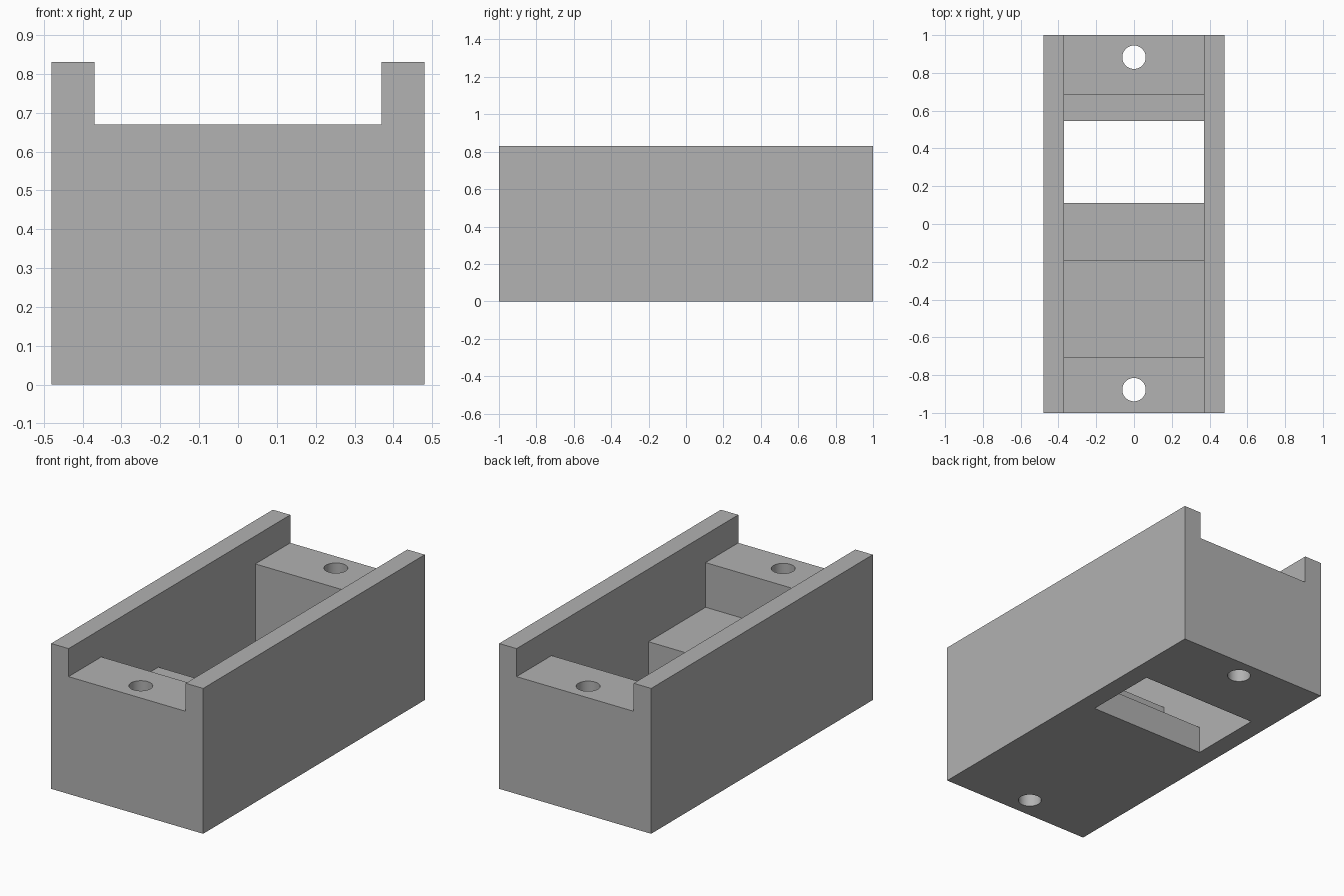
import bpy, bmesh
from mathutils import Vector

old = bpy.data.objects.get("Cube")
if old:
    bpy.data.objects.remove(old, do_unlink=True)

HALF_W, HALF_L, HEIGHT = 0.48, 1.0, 0.83
INNER = 0.37          # half width of the channel
LEDGE, STEP, FLOOR = 0.67, 0.415, 0.157

grey = bpy.data.materials.new("plain grey")
grey.use_nodes = True
colour = (0.445, 0.445, 0.445, 1)
grey.diffuse_color = colour
grey.node_tree.nodes["Principled BSDF"].inputs["Base Color"].default_value = colour


def prism(name, profile, half_width):
    """Extrude a closed (y, z) profile along x."""
    bm = bmesh.new()
    face = bm.faces.new([bm.verts.new((-half_width, y, z)) for y, z in profile])
    ext = bmesh.ops.extrude_face_region(bm, geom=[face])
    moved = [v for v in ext["geom"] if isinstance(v, bmesh.types.BMVert)]
    bmesh.ops.translate(bm, verts=moved, vec=Vector((2 * half_width, 0, 0)))
    bmesh.ops.recalc_face_normals(bm, faces=bm.faces)
    mesh = bpy.data.meshes.new(name)
    bm.to_mesh(mesh)
    bm.free()
    mesh.materials.append(grey)
    obj = bpy.data.objects.new(name, mesh)
    bpy.context.collection.objects.link(obj)
    return obj


def cut(target, cutter):
    """Subtract the cutter from the target and discard it."""
    cutter.hide_render = True
    mod = target.modifiers.new("cut", 'BOOLEAN')
    mod.operation = 'DIFFERENCE'
    mod.solver = 'EXACT'
    mod.object = cutter
    bpy.ops.object.select_all(action='DESELECT')
    target.select_set(True)
    bpy.context.view_layer.objects.active = target
    bpy.ops.object.modifier_apply(modifier=mod.name)
    bpy.data.objects.remove(cutter, do_unlink=True)


# Solid housing block
housing = prism("housing", [(-HALF_L, 0), (HALF_L, 0), (HALF_L, HEIGHT), (-HALF_L, HEIGHT)], HALF_W)

# Stepped cavity: end ledges, raised shelf, thin floor and rectangular opening
cavity = prism("cavity_cutter", [
    (-1.1, LEDGE), (-0.705, LEDGE), (-0.705, STEP), (-0.19, STEP),
    (-0.19, FLOOR), (0.11, FLOOR), (0.11, -0.1), (0.545, -0.1),
    (0.545, FLOOR), (0.685, FLOOR), (0.685, LEDGE), (1.1, LEDGE),
    (1.1, 1), (-1.1, 1)], INNER)
cut(housing, cavity)

# Screw holes through both end blocks
for y in (-0.877, 0.883):
    bpy.ops.mesh.primitive_cylinder_add(vertices=48, radius=0.062, depth=2, location=(0, y, 0.4))
    drill = bpy.context.object
    drill.name = "screw_hole_cutter"
    drill.data.materials.append(grey)
    cut(housing, drill)

# Smooth the hole walls, keep block edges crisp
bpy.ops.object.select_all(action='DESELECT')
housing.select_set(True)
bpy.context.view_layer.objects.active = housing
bpy.ops.object.shade_smooth_by_angle()
